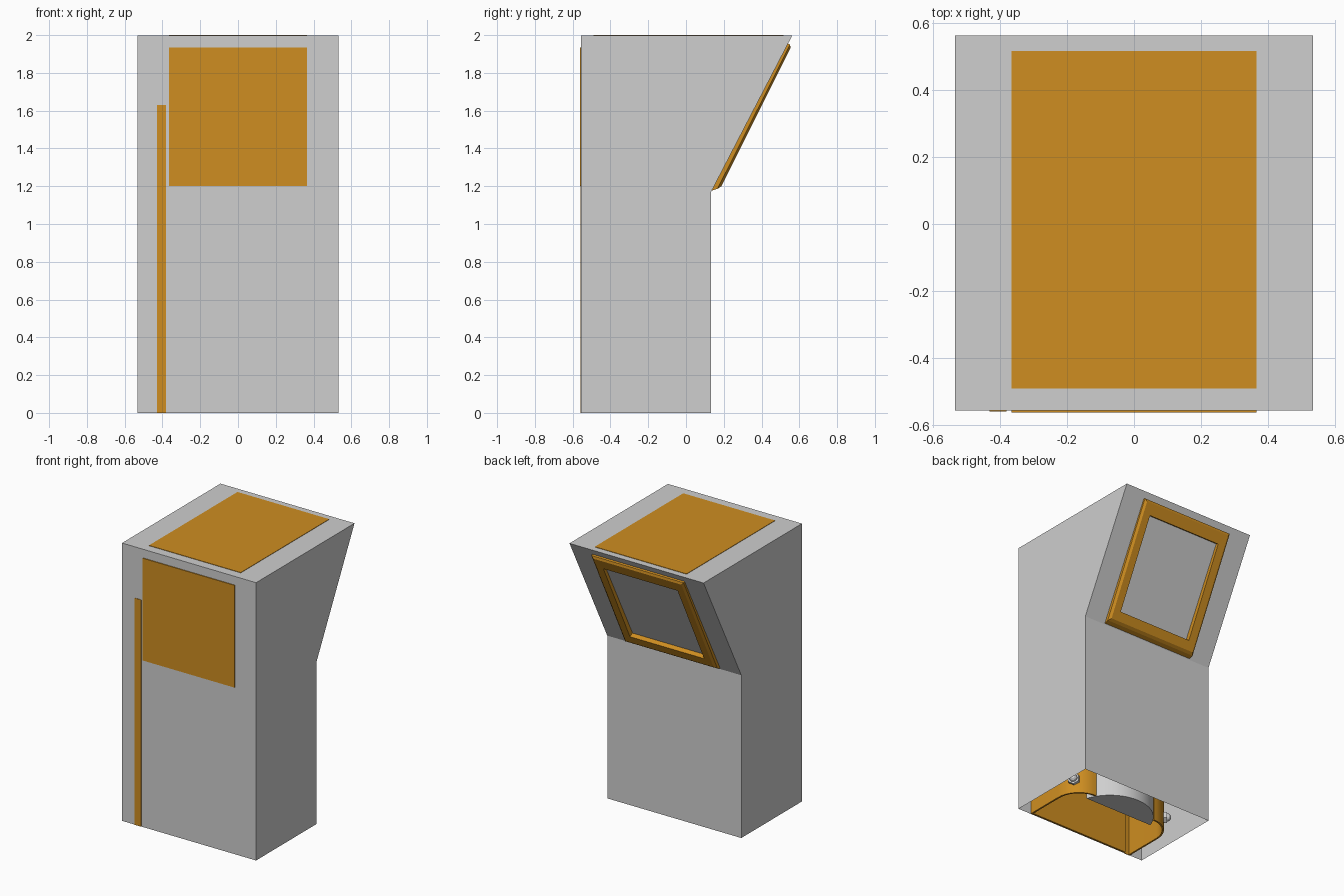
import bpy, bmesh, math
from mathutils import Vector

if "Cube" in bpy.data.objects:
    bpy.data.objects.remove(bpy.data.objects["Cube"])


def material(name, rgb):
    m = bpy.data.materials.new(name)
    m.diffuse_color = (*rgb, 1)
    m.use_nodes = True
    m.node_tree.nodes["Principled BSDF"].inputs["Base Color"].default_value = m.diffuse_color
    return m


GREY = material("light grey", (0.62, 0.62, 0.62))
ORANGE = material("orange", (0.62, 0.27, 0.015))


def finish(name, bm, mat, recalc=True):
    if recalc:
        bmesh.ops.recalc_face_normals(bm, faces=bm.faces[:])
    me = bpy.data.meshes.new(name)
    bm.to_mesh(me)
    bm.free()
    me.materials.append(mat)
    ob = bpy.data.objects.new(name, me)
    bpy.context.collection.objects.link(ob)
    return ob


def smooth(ob):
    bpy.ops.object.select_all(action='DESELECT')
    ob.select_set(True)
    bpy.context.view_layer.objects.active = ob
    bpy.ops.object.shade_smooth_by_angle(angle=math.radians(35))


def box(name, lo, hi, mat):
    bm = bmesh.new()
    bmesh.ops.create_cube(bm, size=1)
    for v in bm.verts:
        v.co = [(lo[i] + hi[i]) / 2 + v.co[i] * (hi[i] - lo[i]) for i in range(3)]
    return finish(name, bm, mat)


def prism(name, outline, z0, z1, mat):
    """Vertical extrusion of a plan outline."""
    bm = bmesh.new()
    f = bm.faces.new([bm.verts.new((x, y, z0)) for x, y in outline])
    r = bmesh.ops.extrude_face_region(bm, geom=[f])
    for v in r["geom"]:
        if isinstance(v, bmesh.types.BMVert):
            v.co.z = z1
    return finish(name, bm, mat)


# Cabinet shell: extruded side profile, left open underneath
profile = [(-0.556, 0), (-0.556, 1.997), (0.562, 1.997), (0.133, 1.17), (0.133, 0)]
bm = bmesh.new()
sides = [[bm.verts.new((x, y, z)) for y, z in profile] for x in (-0.533, 0.533)]
for s in sides:
    bm.faces.new(s)
for i in range(4):
    bm.faces.new((sides[0][i], sides[0][i + 1], sides[1][i + 1], sides[1][i]))
finish("cabinet_shell", bm, GREY)

# Thin orange panels on the top and front
box("top_panel", (-0.365, -0.49, 1.99), (0.365, 0.515, 2.0), ORANGE)
box("front_panel", (-0.365, -0.562, 1.20), (0.365, -0.554, 1.935), ORANGE)
box("front_strip", (-0.43, -0.559, 0), (-0.38, -0.5545, 1.63), ORANGE)

# Sloping window frame on the back: nested rectangles bridged into a ring
origin = Vector((0, 0.133, 1.17))
along = Vector((0, 0.429, 0.827)).normalized()
out = Vector((0, along.z, -along.y))
# half width, lower edge, upper edge, rise at lower edge, rise at upper edge
rings = [(0.367, 0.008, 0.885, 0.0, 0.0), (0.367, 0.03, 0.885, 0.022, 0.012),
         (0.35, 0.05, 0.87, 0.034, 0.022), (0.295, 0.115, 0.79, 0.033, 0.023),
         (0.295, 0.115, 0.79, 0.0, 0.0)]
bm = bmesh.new()
loops = []
for w, a0, a1, r0, r1 in rings:
    loops.append([bm.verts.new(origin + along * a + out * r + Vector((x, 0, 0)))
                  for x, a, r in ((-w, a0, r0), (w, a0, r0), (w, a1, r1), (-w, a1, r1))])
for p, q in zip(loops, loops[1:] + loops[:1]):
    for i in range(4):
        j = (i + 1) % 4
        bm.faces.new((p[i], p[j], q[j], q[i]))
finish("window_frame", bm, ORANGE)

# Inner column: front wall, and side walls that curl inwards at the back
box("column_front_wall", (-0.378, -0.552, 0), (0.43, -0.54, 1.63), ORANGE)


def wall_path(off):
    arc = [(0.25 + (0.18 - off) * math.cos(t), -0.27 + (0.18 - off) * math.sin(t))
           for t in [math.pi / 2 * k / 10 for k in range(11)]]
    return [(0.43 - off, -0.55)] + arc


side = wall_path(0) + wall_path(0.012)[::-1]
for label, s in (("right", 1), ("left", -1)):
    smooth(prism("column_wall_" + label, [(s * x, y) for x, y in side], 0, 1.63, ORANGE))

# Rounded pole filling the back opening of the column
arc = [(0.29 * math.cos(t), -0.25 + 0.29 * math.sin(t))
       for t in [math.radians(18 + 144 * k / 24) for k in range(25)]]
smooth(prism("pole", arc, 0, 1.63, GREY))

# Hexagonal bolts with domed tips on the curled corners
for label, s in (("right", 1), ("left", -1)):
    bm = bmesh.new()
    bmesh.ops.create_cone(bm, cap_ends=True, segments=6, radius1=0.042, radius2=0.042, depth=0.04)
    cap = bmesh.ops.create_uvsphere(bm, u_segments=12, v_segments=6, radius=0.028)
    bmesh.ops.translate(bm, verts=cap["verts"], vec=(0, 0, 0.02))
    ob = finish("bolt_" + label, bm, GREY)
    direction = Vector((s * 0.75, 0.6, 0))
    ob.rotation_euler = direction.to_track_quat('Z', 'Y').to_euler()
    ob.location = (s * 0.39, -0.155, 0.1)
